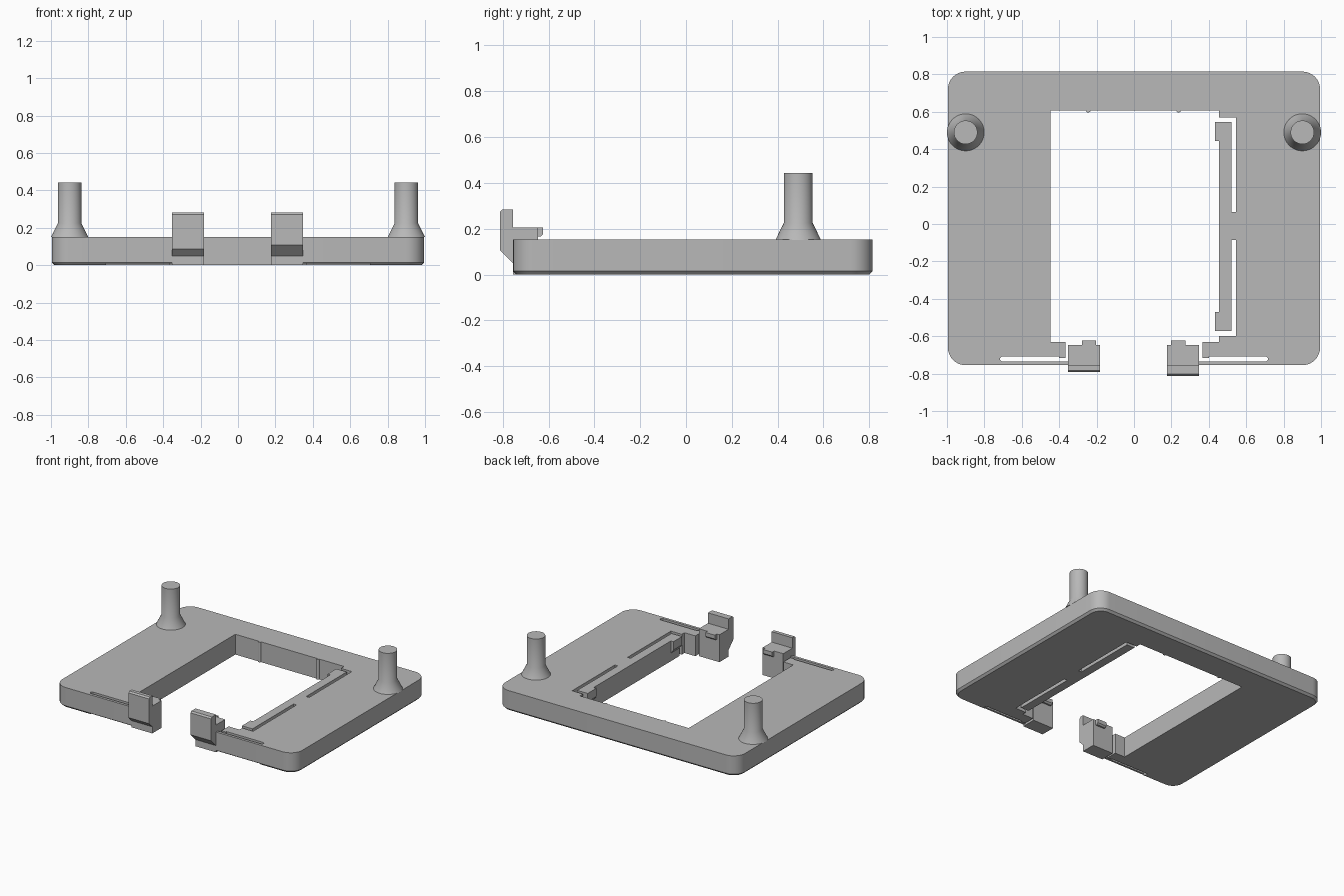
import bpy, bmesh
from math import sin, cos, pi, radians

cube = bpy.data.objects.get("Cube")
if cube:
    bpy.data.objects.remove(cube, do_unlink=True)

grey = bpy.data.materials.new("plain grey")
grey.use_nodes = True
colour = (0.48, 0.48, 0.48, 1)
grey.diffuse_color = colour
grey.node_tree.nodes["Principled BSDF"].inputs["Base Color"].default_value = colour


def loft(name, rings):
    """Closed solid through a stack of rings with equal point counts."""
    bm = bmesh.new()
    loops = [[bm.verts.new(p) for p in ring] for ring in rings]
    n = len(loops[0])
    for a, b in zip(loops, loops[1:]):
        for i in range(n):
            j = (i + 1) % n
            bm.faces.new((a[i], a[j], b[j], b[i]))
    bm.faces.new(loops[0][::-1])
    bm.faces.new(loops[-1])
    bmesh.ops.recalc_face_normals(bm, faces=bm.faces)
    mesh = bpy.data.meshes.new(name)
    bm.to_mesh(mesh)
    bm.free()
    mesh.materials.append(grey)
    obj = bpy.data.objects.new(name, mesh)
    bpy.context.collection.objects.link(obj)
    return obj


def prism_z(name, pts, z0, z1):
    return loft(name, [[(x, y, z) for x, y in pts] for z in (z0, z1)])


def prism_x(name, pts, x0, x1):
    return loft(name, [[(x, y, z) for y, z in pts] for x in (x0, x1)])


def circle(cx, cy, r, z, n=48):
    return [(cx + r * cos(2 * pi * i / n), cy + r * sin(2 * pi * i / n), z) for i in range(n)]


def rounded_rect(z, inset):
    """Plate outline with rounded corners."""
    r, ring = 0.095, []
    for k, (sx, sy) in enumerate(((1, 1), (-1, 1), (-1, -1), (1, -1))):
        cx = sx * (0.995 - r)
        cy = (0.815 if sy > 0 else -0.755) - sy * r
        for i in range(9):
            a = (k + i / 8) * pi / 2
            ring.append((cx + (r - inset) * cos(a), cy + (r - inset) * sin(a), z))
    return ring


def cut(obj, cutter):
    mod = obj.modifiers.new("cut", 'BOOLEAN')
    mod.operation, mod.solver, mod.object = 'DIFFERENCE', 'EXACT', cutter
    bpy.context.view_layer.update()
    deps = bpy.context.evaluated_depsgraph_get()
    mesh = bpy.data.meshes.new_from_object(obj.evaluated_get(deps))
    obj.modifiers.clear()
    obj.data = mesh
    bpy.data.objects.remove(cutter, do_unlink=True)


def smooth(obj):
    bpy.ops.object.select_all(action='DESELECT')
    obj.select_set(True)
    bpy.context.view_layer.objects.active = obj
    bpy.ops.object.shade_smooth_by_angle(angle=radians(30))


# Plate with a chamfered bottom rim
TOP = 0.152
plate = loft("base_plate", [rounded_rect(0, 0.015), rounded_rect(0.015, 0), rounded_rect(TOP, 0)])

# Window, flexible side bar and front spring slots in one outline
front_slot = [(0.365, -0.632), (0.365, -0.716), (0.4, -0.716), (0.4, -0.708),
              (0.707, -0.708), (0.717, -0.717), (0.717, -0.726), (0.707, -0.735),
              (0.347, -0.735), (0.347, -0.9)]
side_bar = [(0.455, 0.607), (0.455, 0.57), (0.545, 0.57), (0.545, 0.064), (0.52, 0.064),
            (0.52, 0.545), (0.455, 0.545), (0.455, -0.572), (0.52, -0.572), (0.52, -0.085),
            (0.545, -0.085), (0.545, -0.6), (0.455, -0.6), (0.455, -0.632)]
window = side_bar + front_slot + [(-x, y) for x, y in reversed(front_slot)]
window += [(-0.447, -0.632), (-0.447, 0.607)]
cut(plate, prism_z("window_cutter", window, -0.1, 0.4))

# Spring beams sit slightly above the ground
for s in (-1, 1):
    gap = [(s * 0.3, -0.9), (s * 0.705, -0.9), (s * 0.705, -0.722), (s * 0.3, -0.722)]
    cut(plate, prism_z("beam_cutter", gap, -0.1, 0.01))
smooth(plate)

# Hooks at both ends of the side bar
for name, y0, y1 in (("back_bar_hook", 0.443, 0.545), ("front_bar_hook", -0.572, -0.47)):
    wedge = [(0.46, 0.06), (0.455, 0.06), (0.433, 0.09), (0.433, TOP), (0.46, TOP)]
    loft(name, [[(x, y, z) for x, z in wedge] for y in (y0, y1)])

# Small ribs on the back wall of the window
for name, x in (("right_rib", -0.245), ("left_rib", 0.238)):
    smooth(loft(name, [circle(x, 0.609, 0.013, z, 16) for z in (0.001, TOP - 0.001)]))

# Front clips with a raised lip, sloped underside and small tab
for side, x0, x1, t0, t1, front in (("right", -0.353, -0.182, -0.278, -0.203, -0.792),
                                    ("left", 0.176, 0.347, 0.198, 0.275, -0.813)):
    profile = [(-0.755, 0), (-0.755, 0.05), (front, 0.05 - 0.755 - front), (front, 0.272),
               (front + 0.01, 0.283), (-0.755, 0.283), (-0.755, 0.205),
               (-0.647, 0.205), (-0.647, 0)]
    prism_x(side + "_clip", profile, x0, x1)
    tab = [(-0.66, 0.165), (-0.635, 0.165), (-0.624, 0.176), (-0.624, 0.205), (-0.66, 0.205)]
    prism_x(side + "_clip_tab", tab, t0, t1)

# Pins with a conical foot
for side, s in (("right", -1), ("left", 1)):
    steps = ((0.1, TOP - 0.002), (0.063, 0.225), (0.063, 0.443))
    smooth(loft(side + "_pin", [circle(s * 0.9, 0.49, r, z) for r, z in steps]))
